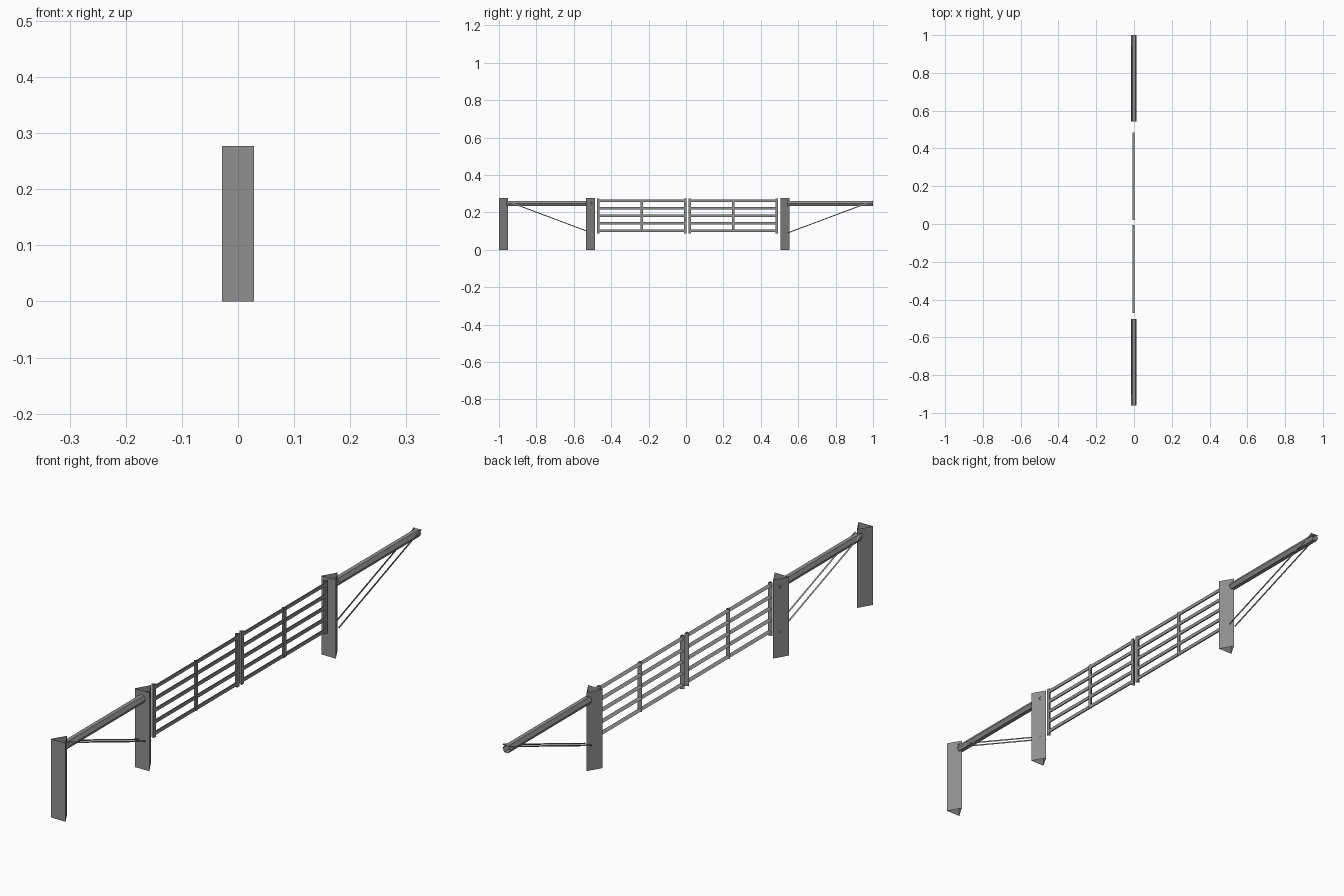
import bpy, bmesh, math
from mathutils import Vector

if "Cube" in bpy.data.objects:
    bpy.data.objects.remove(bpy.data.objects["Cube"])

grey = bpy.data.materials.new("weathered grey")
grey.diffuse_color = (0.28, 0.28, 0.28, 1)
grey.use_nodes = True
grey.node_tree.nodes["Principled BSDF"].inputs["Base Color"].default_value = grey.diffuse_color


def tube(name, a, b, r, sides, start, up):
    """Open-ended flat-sided tube from a to b; first corner lies at angle start from 'up'."""
    a, b = Vector(a), Vector(b)
    d = (b - a).normalized()
    u = Vector(up)
    u = (u - d * u.dot(d)).normalized()
    v = d.cross(u)
    bm = bmesh.new()
    rings = []
    for p in (a, b):
        ring = []
        for i in range(sides):
            t = start + 2 * math.pi * i / sides
            ring.append(bm.verts.new(p + r * (math.cos(t) * u + math.sin(t) * v)))
        rings.append(ring)
    for i in range(sides):
        j = (i + 1) % sides
        bm.faces.new((rings[0][i], rings[0][j], rings[1][j], rings[1][i]))
    me = bpy.data.meshes.new(name)
    bm.to_mesh(me)
    bm.free()
    me.materials.append(grey)
    ob = bpy.data.objects.new(name, me)
    bpy.context.collection.objects.link(ob)
    return ob


# triangular open posts, flat side to the front
R = 0.0325
for y in (-1.0, -0.534, 0.504):
    c = y + R / 2
    tube("post", (0, c, 0), (0, c, 0.277), R, 3, 0, (0, 1, 0))

# strainer rails with a pair of diagonal wires
for y, end, zlow in ((-0.96, -0.503, 0.09), (0.543, 1.0, 0.261)):
    tube("strainer_rail", (0, y, 0.248), (0, end, 0.248), 0.0145, 6, 0, (1, 0, 0))
    zstart = 0.261 if zlow < 0.2 else 0.09
    for x in (-0.0125, 0.0125):
        tube("brace_wire", (x, y, zstart), (x, end, zlow), 0.0028, 3, 0, (-1, 0, 0))

# pair of five-bar gates
for y0 in (-0.470, 0.020):
    y1 = y0 + 0.465
    for y in (y0, y1):
        tube("gate_stile", (0, y, 0.088), (0, y, 0.275), 0.008, 3, 0, (-1, 0, 0))
    ym = (y0 + y1) / 2
    tube("gate_middle_bar", (0.003, ym, 0.095), (0.003, ym, 0.27), 0.0075, 3, 0, (-1, 0, 0))
    for i in range(5):
        z = 0.101 + i * 0.0405
        tube("gate_rail", (0, y0, z), (0, y1, z), 0.0075, 3, 0, (-1, 0, 0))
